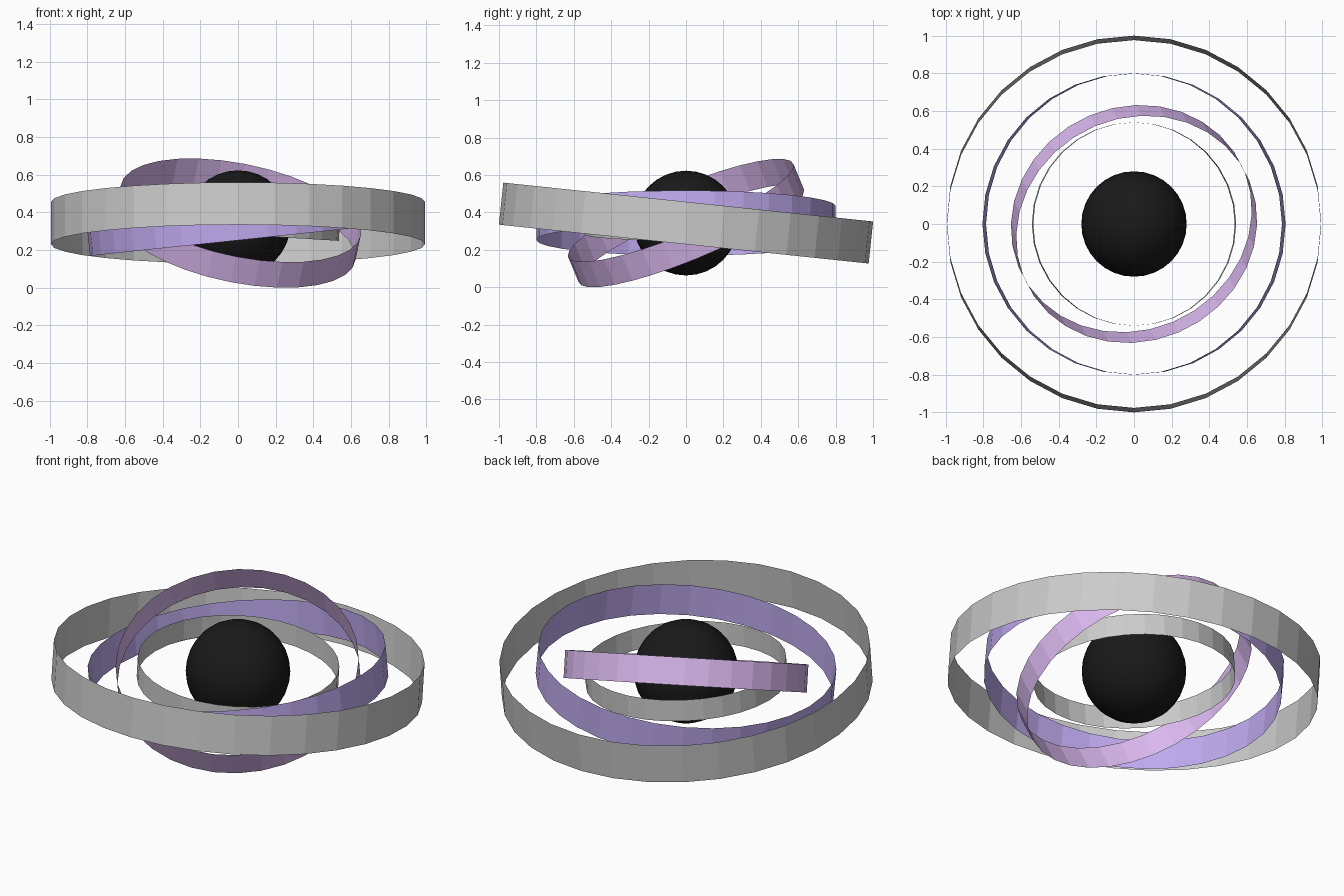
import bpy
from math import radians
from mathutils import Matrix, Vector

if "Cube" in bpy.data.objects:
    bpy.data.objects.remove(bpy.data.objects["Cube"])

CENTRE = Vector((0, 0, 0.343))


def paint(obj, name, rgb):
    mat = bpy.data.materials.new(name)
    mat.diffuse_color = (*rgb, 1)
    mat.use_nodes = True
    mat.node_tree.nodes["Principled BSDF"].inputs["Base Color"].default_value = mat.diffuse_color
    obj.data.materials.append(mat)


def band(name, radius, height, tilt, axis, rgb=None):
    """Open-ended thin hoop, tilted about a horizontal axis."""
    bpy.ops.mesh.primitive_cylinder_add(
        vertices=32, radius=radius, depth=height, end_fill_type='NOTHING')
    obj = bpy.context.object
    obj.name = name
    obj.matrix_world = (Matrix.Translation(CENTRE)
                        @ Matrix.Rotation(radians(tilt), 4, Vector(axis)))
    if rgb:
        paint(obj, name + "_colour", rgb)
    return obj


# central ball
bpy.ops.mesh.primitive_uv_sphere_add(segments=32, ring_count=16, radius=0.28, location=CENTRE)
ball = bpy.context.object
ball.name = "central_ball"
bpy.ops.object.shade_smooth()
paint(ball, "black", (0.01, 0.01, 0.01))

# four nested hoops, outermost first
band("outer_ring", 0.994, 0.226, -6, (1, 0, 0))
band("indigo_ring", 0.80, 0.182, -6, (0, 1, 0), (0.52, 0.40, 0.86))
band("purple_ring", 0.652, 0.150, 25, (0.89, 0.45, 0), (0.70, 0.48, 0.86))
band("inner_ring", 0.54, 0.123, 3.5, (0, 1, 0))
